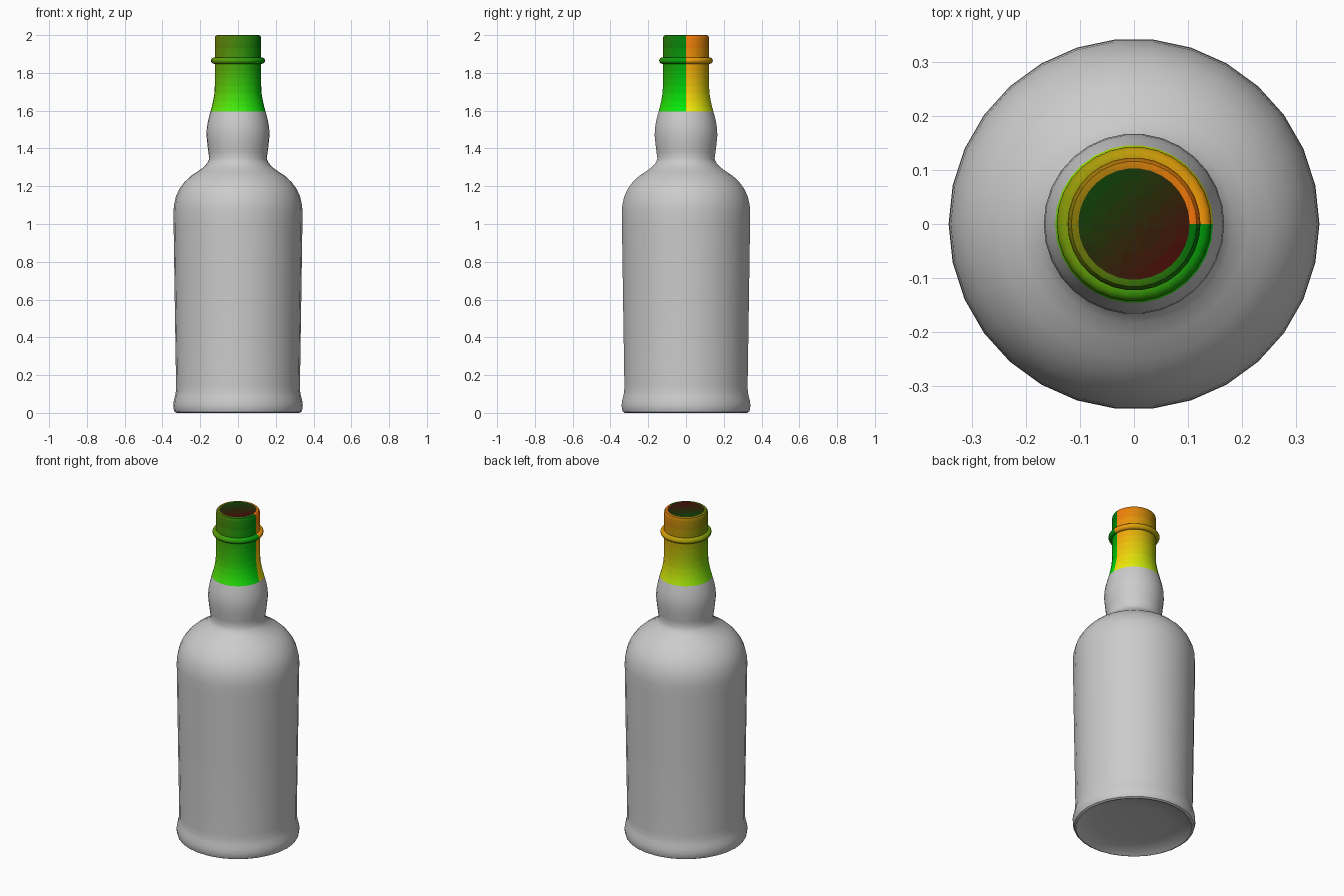
import bpy, bmesh
from math import cos, sin, pi, atan2, radians

if "Cube" in bpy.data.objects:
    bpy.data.objects.remove(bpy.data.objects["Cube"])

SIDES = 30


def lathe(name, profile, colour=None):
    """Revolve (radius, z) points, bottom to top, around the z axis."""
    bm = bmesh.new()
    rings = [[bm.verts.new((r * cos(2 * pi * k / SIDES), r * sin(2 * pi * k / SIDES), z))
              for k in range(SIDES)] for r, z in profile]
    for low, high in zip(rings, rings[1:]):
        for k in range(SIDES):
            n = (k + 1) % SIDES
            bm.faces.new((low[k], low[n], high[n], high[k]))
    bmesh.ops.remove_doubles(bm, verts=bm.verts, dist=1e-5)
    mesh = bpy.data.meshes.new(name)
    bm.to_mesh(mesh)
    bm.free()
    obj = bpy.data.objects.new(name, mesh)
    bpy.context.collection.objects.link(obj)
    if colour:
        slots = {}
        for face in mesh.polygons:
            rgb = tuple(round(c, 2) for c in colour(face.center))
            if rgb not in slots:
                mat = bpy.data.materials.new(name + "_tint")
                mat.diffuse_color = (*[c ** 2.2 for c in rgb], 1)
                mat.use_nodes = True
                mat.node_tree.nodes["Principled BSDF"].inputs["Base Color"].default_value = mat.diffuse_color
                slots[rgb] = len(slots)
                mesh.materials.append(mat)
            face.material_index = slots[rgb]
    bpy.ops.object.select_all(action='DESELECT')
    obj.select_set(True)
    bpy.context.view_layer.objects.active = obj
    bpy.ops.object.shade_smooth_by_angle(angle=radians(35))
    return obj


def foil_colour(p):
    """Red grows around the neck, green grows downwards."""
    turn = 1 - (atan2(p.y, p.x) % (2 * pi)) / (2 * pi)
    drop = min(max((2.0 - p.z) / 0.405, 0), 1)
    return turn, 0.46 + 0.48 * drop, 0.07


def cap_colour(p):
    """Dark green at back left fading to dark red at front right."""
    t = (p.x - p.y) / 0.146
    return 0.18 + 0.11 * t, 0.17 - 0.10 * t, 0.06


# Bottle body: recessed base, flared foot, tapered wall, shoulder, neck bulb
lathe("bottle_body", [
    (0, 0.03), (0.2, 0.027), (0.29, 0.018), (0.315, 0.004), (0.325, 0),
    (0.336, 0.006), (0.341, 0.02), (0.343, 0.04), (0.340, 0.065),
    (0.333, 0.09), (0.329, 0.115), (0.328, 0.15),
    (0.335, 0.6), (0.341, 1.0), (0.342, 1.06), (0.339, 1.10), (0.329, 1.145),
    (0.311, 1.185), (0.284, 1.222), (0.25, 1.254), (0.212, 1.279),
    (0.183, 1.30), (0.163, 1.322), (0.152, 1.345),
    (0.157, 1.38), (0.163, 1.43), (0.167, 1.47), (0.165, 1.51),
    (0.158, 1.55), (0.146, 1.595)])

# Coloured neck foil with a raised ring and a rounded top edge
ring = [(0.126 + 0.017 * sin(a), 1.865 - 0.017 * cos(a))
        for a in [pi * i / 8 for i in range(9)]]
lathe("neck_foil", [
    (0.146, 1.595), (0.139, 1.62), (0.132, 1.65), (0.125, 1.69),
    (0.123, 1.73), (0.123, 1.77), (0.123, 1.81), (0.123, 1.848),
    *ring, (0.123, 1.882), (0.123, 1.93), (0.123, 1.98), (0.121, 1.991),
    (0.116, 1.998), (0.110, 2.0), (0.103, 2.0)], foil_colour)

# Flat disc closing the top of the neck
lathe("top_disc", [(0.103, 2.0), (0.08, 2.0), (0.055, 2.0), (0.028, 2.0), (0, 2.0)],
      cap_colour)
